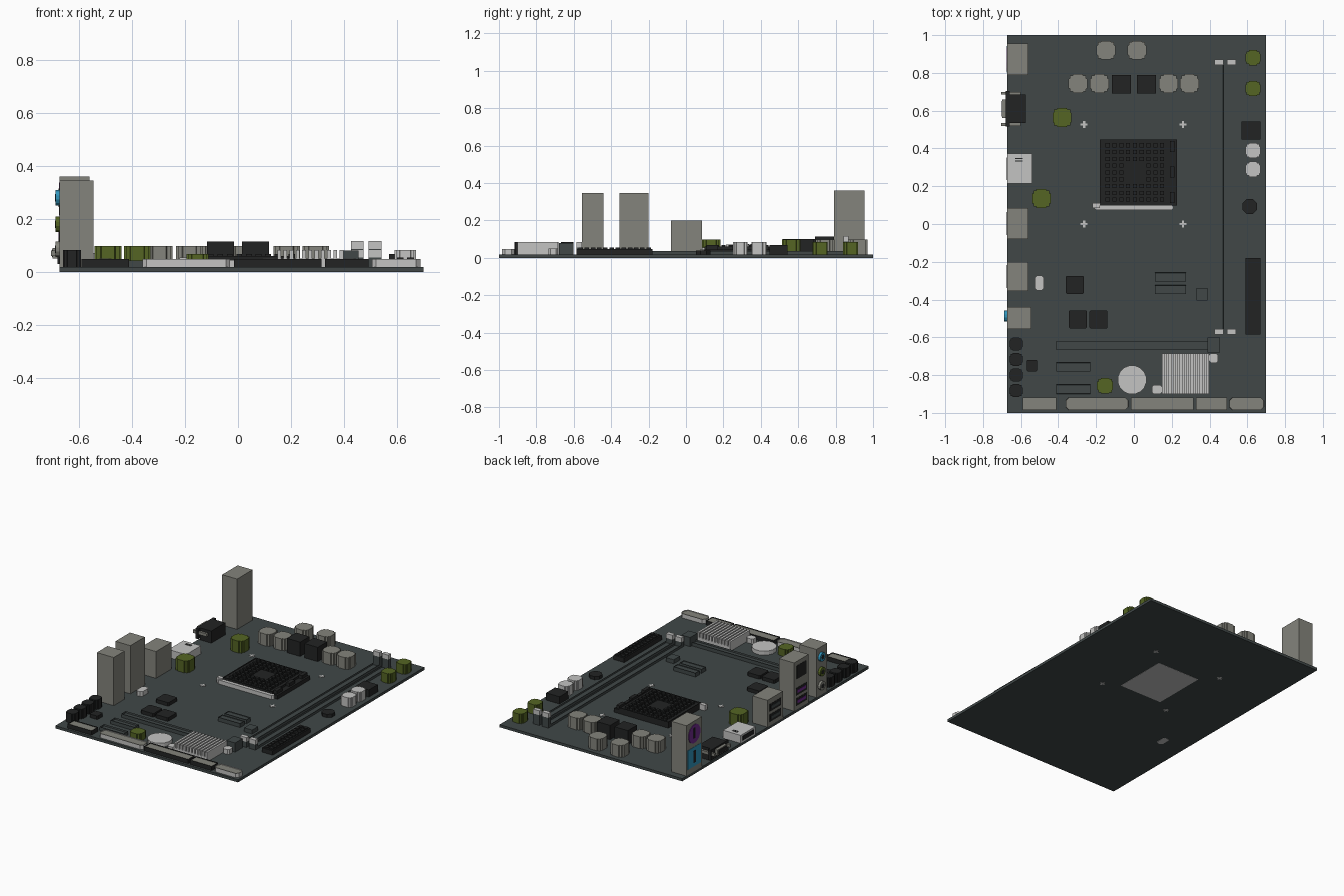
import bpy
import bmesh
import math

cube = bpy.data.objects.get("Cube")
if cube:
    bpy.data.objects.remove(cube, do_unlink=True)

TOP = .018      # upper surface of the board
EDGE = -.672    # rear panel edge of the board


def make_material(name, red, green, blue):
    material = bpy.data.materials.new(name)
    material.use_nodes = True
    colour = (red, green, blue, 1)
    material.diffuse_color = colour
    material.node_tree.nodes["Principled BSDF"].inputs["Base Color"].default_value = colour
    return material


slate = make_material("slate board", .052, .064, .064)
black = make_material("black plastic", .016, .017, .017)
grey = make_material("warm grey metal", .23, .23, .2)
white = make_material("off white", .55, .55, .54)
olive = make_material("olive green", .09, .13, .017)
blue = make_material("port blue", .03, .3, .5)
purple = make_material("port purple", .16, .025, .27)


def finish(name, mesh_builder, *materials):
    mesh = bpy.data.meshes.new(name)
    bmesh.ops.recalc_face_normals(mesh_builder, faces=mesh_builder.faces)
    mesh_builder.to_mesh(mesh)
    mesh_builder.free()
    for material in materials:
        mesh.materials.append(material)
    part = bpy.data.objects.new(name, mesh)
    bpy.context.collection.objects.link(part)
    return part


def extrude_outline(builder, outline, low, high):
    """Add an upright prism and return its top face."""
    base = [builder.verts.new((x, y, low)) for x, y in outline]
    lid = [builder.verts.new((x, y, high)) for x, y in outline]
    builder.faces.new(base[::-1])
    for i in range(len(base)):
        j = (i + 1) % len(base)
        builder.faces.new((base[i], base[j], lid[j], lid[i]))
    return builder.faces.new(lid)


def rectangle(x0, x1, y0, y1, cut=0):
    if not cut:
        return [(x0, y0), (x1, y0), (x1, y1), (x0, y1)]
    return [(x0 + cut, y0), (x1 - cut, y0), (x1, y0 + cut), (x1, y1 - cut),
            (x1 - cut, y1), (x0 + cut, y1), (x0, y1 - cut), (x0, y0 + cut)]


def box(name, xs, ys, high, material, low=TOP, cut=0):
    builder = bmesh.new()
    extrude_outline(builder, rectangle(*xs, *ys, cut), low, high)
    return finish(name, builder, material)


def boxes(name, rectangles, low, high, material):
    builder = bmesh.new()
    for xs, ys in rectangles:
        extrude_outline(builder, rectangle(*xs, *ys), low, high)
    return finish(name, builder, material)


def tray(name, xs, ys, high, material, inner, rim=.012, depth=.015, cut=0):
    """Box whose top is inset and pushed down, with its own floor colour."""
    builder = bmesh.new()
    lid = extrude_outline(builder, rectangle(*xs, *ys, cut), TOP, high)
    for amount, drop in ((rim, 0), (.001, -depth)):
        bmesh.ops.inset_region(builder, faces=[lid], thickness=amount, depth=drop)
    lid.material_index = 1
    return finish(name, builder, material, inner)


def notched_post(name, x, y, radius, high, material):
    """Low-poly round can with stepped corners."""
    quarter = ((1, -.5), (1, .5), (.85, .55), (.85, .85), (.55, .85))
    outline = []
    for turn in range(4):
        for a, b in quarter:
            for _ in range(turn):
                a, b = -b, a
            outline.append((x + a * radius, y + b * radius))
    builder = bmesh.new()
    extrude_outline(builder, outline, TOP, high)
    return finish(name, builder, material)


def disc(name, x, y, radius, high, material, sides=12):
    angles = [math.tau * (i + .5) / sides for i in range(sides)]
    builder = bmesh.new()
    extrude_outline(builder, [(x + radius * math.cos(a), y + radius * math.sin(a)) for a in angles], TOP, high)
    return finish(name, builder, material)


def panel(name, y, z, width, height, material, layer=1):
    """Thin plate on the rear panel side."""
    return box(name, (EDGE - .002 * layer, EDGE + .002), (y - width / 2, y + width / 2),
               z + height / 2, material, z - height / 2)


def jack(name, y, z, radius, material, length):
    builder = bmesh.new()
    outline = [(radius * math.cos(math.tau * (i + .5) / 12), radius * math.sin(math.tau * (i + .5) / 12))
               for i in range(12)]
    extrude_outline(builder, outline, 0, length)
    part = finish(name, builder, material)
    part.rotation_euler = (0, -math.pi / 2, 0)
    part.location = (EDGE, y, z)
    return part


# Board, and the plates showing through it
box("board", (EDGE, .7), (-1, 1), TOP, slate, 0)
box("socket_backplate", (-.17, .155), (.055, .43), .004, white, -.002 + .002 - .003 + .001 + .001)
for x in (-.264, .26):
    for y in (0, .527):
        boxes("mounting_cross", [((x - .018, x + .018), (y - .006, y + .006)),
                                 ((x - .006, x + .006), (y - .018, y + .018))], -.001, TOP + .003, white)

# Rear panel port towers
for name, depth, ys, high in (("keyboard_tower", -.56, (.79, .955), .36), ("usb_tower", -.56, (-.08, .085), .2),
                              ("network_tower", -.56, (-.355, -.2), .345), ("audio_tower", -.545, (-.555, -.44), .345)):
    box(name, (EDGE, depth), ys, high, grey)
jack("mouse_port", .872, .275, .064, purple, .003)
panel("mouse_port_slot", .872, .28, .02, .07, black, 2)
panel("keyboard_port", .872, .12, .14, .13, blue)
panel("keyboard_port_slot", .872, .12, .025, .08, black, 2)
panel("network_port", -.278, .27, .1, .09, black)
for z in (.07, .14):
    for name, y, tongue in (("upper_usb", -.278, purple), ("lower_usb", .003, slate)):
        panel(name + "_port", y, z, .12, .05, black)
        panel(name + "_tongue", y, z, .09, .02, tongue, 2)
for z, material in ((.28, blue), (.18, olive), (.085, grey)):
    jack("audio_jack", -.487, z, .03, material, .016)
    jack("audio_jack_hole", -.487, z, .015, black, .017)

# Flat white video port
box("video_port", (EDGE, -.54), (.214, .373), .072, white)
panel("video_port_opening", .293, .045, .12, .03, black)
boxes("video_port_slits", [((-.63, -.59), (y, y + .005)) for y in (.332, .344)], .07, .074, black)

# Monitor port with screws
box("monitor_port", (-.66, -.575), (.535, .685), .1, black)
box("monitor_port_flange", (-.68, -.66), (.515, .705), .1, black, .03)
box("monitor_port_shroud", (-.7, -.67), (.56, .66), .09, grey, .05)
box("monitor_port_face", (-.702, -.69), (.57, .65), .084, black, .056)
boxes("monitor_port_screws", [((-.704, -.6), (y, y + .015)) for y in (.52, .685)], .06, .08, grey)

# Power stage: grey cans and black coils
for x, y in ((-.148, .92), (.016, .92), (-.296, .743), (-.183, .743), (.183, .743), (.293, .743)):
    notched_post("grey_capacitor", x, y, .05, .098, grey)
for x in (-.066, .066):
    box("coil", (x - .05, x + .05), (.69, .79), .115, black)
for x, y, radius, high in ((-.38, .563, .05, .098), (-.49, .135, .05, .098), (.63, .88, .04, .083),
                           (.63, .717, .04, .083), (-.153, -.856, .042, .067)):
    notched_post("olive_capacitor", x, y, radius, high, olive)
for y in (.29, .39):
    notched_post("white_capacitor", .63, y, .04, .083, white)
box("small_coil", (.57, .67), (.447, .543), .067, black)
disc("buzzer", .613, .093, .042, .04, black, 8)
for y in (-.635, -.717, -.8, -.882):
    notched_post("fan_header", -.625, y, .034, .083, black)

# Processor socket with pin grid, hinge and lever
tray("socket", (-.18, .19), (.098, .447), .06, black, black, .012, .008)
box("socket_hinge_bed", (.19, .228), (.098, .447), .045, black)
boxes("socket_hinges", [((.19, .215), (y - .03, y + .03)) for y in (.14, .275, .41)], TOP, .067, black)
step = .036
grid = [(i, j) for i in range(9) for j in range(9) if max(abs(i - 4), abs(j - 4)) > 1]
pins = [((-.006 + (i - 4) * step, .016 + (i - 4) * step), (.262 + (j - 4) * step, .284 + (j - 4) * step))
        for i, j in grid]
boxes("socket_pins", pins, .05, .067, black)
box("socket_core", (-.055, .06), (.215, .33), .058, black)
box("socket_lever", (-.21, .21), (.075, .1), .045, white, cut=.01)
box("lever_handle", (-.22, -.18), (.085, .112), .055, white)

# Memory slots with latches at both ends
for x in (.425, .492):
    tray("memory_slot", (x, x + .048), (-.56, .845), .035, slate, slate, .016, .012)
    for y, high in ((-.585, .085), (.842, .117)):
        box("latch_post", (x, x + .048), (y, y + .028), high - .03, slate)
        box("latch", (x, x + .048), (y, y + .028), high, white, high - .03)

# Expansion slots
for right, y in ((.4, -.643), (-.23, -.758), (-.23, -.875)):
    tray("expansion_slot", (-.41, right), (y - .024, y + .024), .042, slate, slate, .014, .012)
box("slot_latch", (.39, .455), (-.68, -.602), .08, slate)

# Chips and crystal
for y in (-.281, -.347):
    tray("slate_header", (.11, .275), (y - .023, y + .023), .045, slate, slate, .008, .006)
box("slate_chip", (.33, .39), (-.405, -.34), .045, slate)
for x, y, half in ((-.312, -.322, .048), (-.296, -.505, .048), (-.187, -.505, .048), (-.54, -.75, .03)):
    box("black_chip", (x - half, x + half), (y - half, y + half), .042, black, cut=.006)
box("crystal", (-.523, -.477), (-.352, -.272), .05, white, -.001, .012)

# Battery, finned heatsink and its push pins
disc("battery", -.01, -.825, .077, .045, white, 16)
box("heatsink_base", (.148, .397), (-.9, -.685), .05, white)
boxes("heatsink_fins", [((.148 + i * .0235, .162 + i * .0235), (-.9, -.685)) for i in range(11)], .05, .083, white)
box("heatsink_pin_left", (.095, .148), (-.9, -.852), .05, white, cut=.01)
box("heatsink_pin_right", (.397, .445), (-.735, -.685), .05, white, cut=.01)

# Power socket with two rows of holes
box("power_socket", (.59, .67), (-.585, -.18), .048, black)
boxes("power_contacts", [((x, x + .024), (-.575 + i * .033, -.551 + i * .033))
                         for x in (.599, .637) for i in range(12)], .047, .055, black)

# Front edge connectors
for left, right, material in ((-.59, -.41, black), (-.36, -.03, white), (-.016, .315, black),
                              (.328, .492, black), (.505, .687, white)):
    rounded = .016 if material is white else 0
    tray("edge_connector", (left, right), (-.985, -.918), .048, material, grey, .018, .006, rounded)
